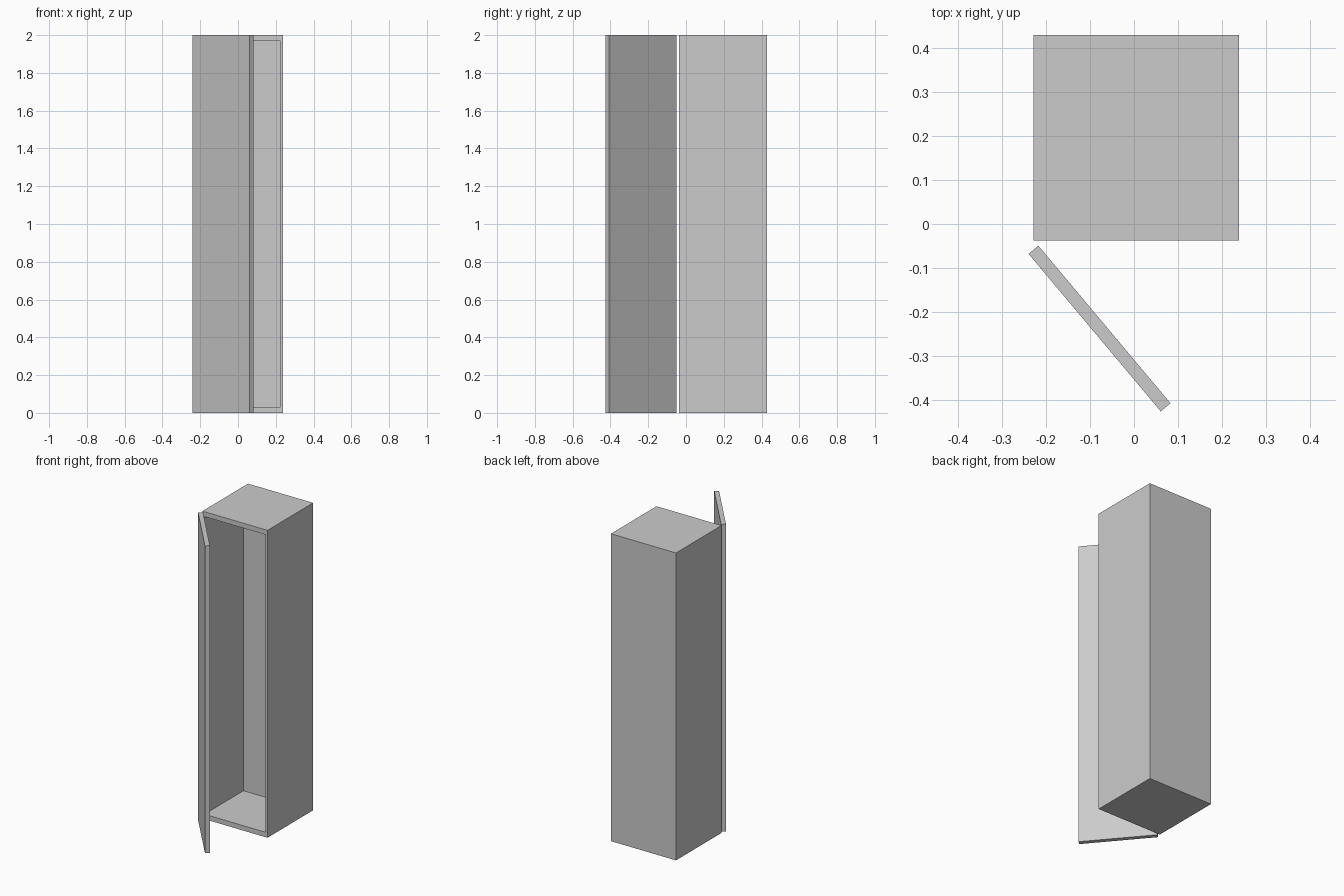
import bpy, bmesh, math
from mathutils import Matrix, Vector

if "Cube" in bpy.data.objects:
    bpy.data.objects.remove(bpy.data.objects["Cube"])


def box(name, lo, hi, edit=None):
    """Box between two corners, with an optional bmesh edit step."""
    lo, hi = Vector(lo), Vector(hi)
    bm = bmesh.new()
    bmesh.ops.create_cube(bm, size=1, matrix=Matrix.Translation((lo + hi) / 2)
                          @ Matrix.Diagonal((*(hi - lo), 1)))
    bm.normal_update()
    if edit:
        edit(bm)
    mesh = bpy.data.meshes.new(name)
    bm.to_mesh(mesh)
    bm.free()
    obj = bpy.data.objects.new(name, mesh)
    bpy.context.collection.objects.link(obj)
    return obj


SIZE, HEIGHT = 0.468, 2.0
WALL_X, WALL_Z, DEPTH = 0.021, 0.032, 0.40


def hollow_front(bm):
    front = min(bm.faces, key=lambda f: f.calc_center_median().y)
    bmesh.ops.inset_individual(bm, faces=[front], thickness=WALL_X)
    for v in front.verts:
        v.co.z = WALL_Z if v.co.z < HEIGHT / 2 else HEIGHT - WALL_Z
    back = bmesh.ops.extrude_discrete_faces(bm, faces=[front])["faces"][0]
    bmesh.ops.translate(bm, verts=back.verts, vec=(0, DEPTH, 0))


# Hollow cabinet, open at the front
box("cabinet_body", (-0.229, -0.038, 0), (-0.229 + SIZE, -0.038 + SIZE, HEIGHT), hollow_front)

# Door panel swung open about its left front edge
door = box("door", (0, 0, 0), (SIZE, 0.029, HEIGHT))
door.location = (-0.240, -0.068, 0)
door.rotation_euler.z = math.radians(-50)
